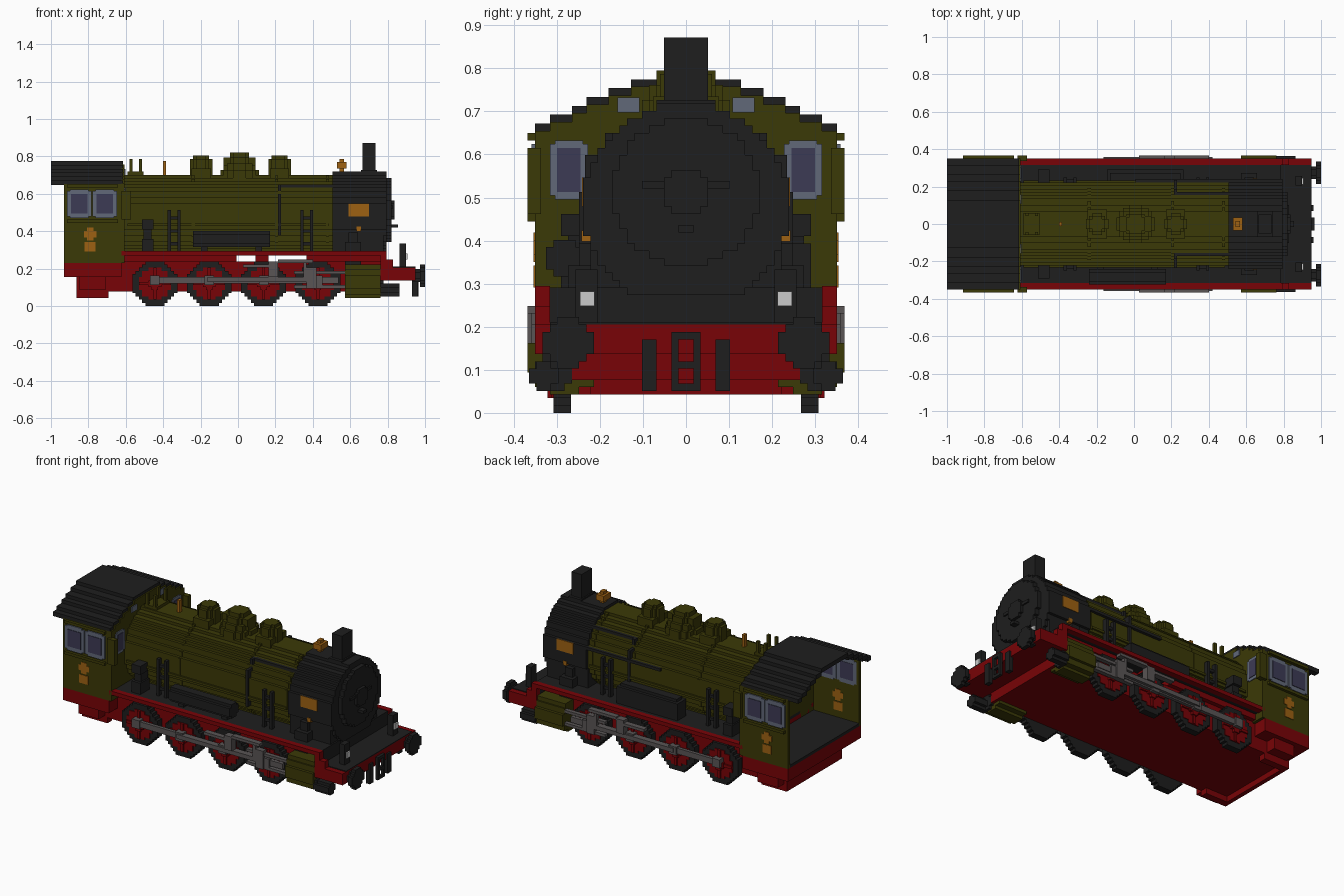
import bpy
import bmesh
import math

cube = bpy.data.objects.get("Cube")
if cube:
    bpy.data.objects.remove(cube)

# All sizes below are in block units; x is counted from the rear end.
UNIT = 2 / 117
HALF = 58.5


def material(name, red, green, blue):
    mat = bpy.data.materials.new(name)
    mat.use_nodes = True
    colour = (red, green, blue, 1)
    mat.diffuse_color = colour
    mat.node_tree.nodes["Principled BSDF"].inputs["Base Color"].default_value = colour
    return mat


olive = material("olive green", .044, .041, .002)
black = material("soft black", .013, .013, .013)
red = material("deep red", .19, .001, .002)
frame = material("blue grey frame", .12, .14, .19)
glass = material("dark violet glass", .046, .043, .09)
gold = material("brass", .34, .12, .006)
steel = material("rod grey", .1, .09, .09)
white = material("lamp white", .6, .6, .6)


def finish(name, mat, bm, mirror):
    """Turn block units into model units and make the object."""
    for v in bm.verts:
        v.co.x -= HALF
        v.co *= UNIT
    bmesh.ops.recalc_face_normals(bm, faces=bm.faces)
    mesh = bpy.data.meshes.new(name)
    bm.to_mesh(mesh)
    bm.free()
    mesh.materials.append(mat)
    obj = bpy.data.objects.new(name, mesh)
    bpy.context.collection.objects.link(obj)
    if mirror:
        mod = obj.modifiers.new("Mirror", "MIRROR")
        mod.use_axis = (False, True, False)
        mod.use_mirror_merge = False


def prism(bm, outline, axis, start, end):
    """Extrude an outline along one axis."""
    rings = []
    for along in (start, end):
        ring = []
        for p, q in outline:
            co = [p, q]
            co.insert(axis, along)
            ring.append(bm.verts.new(co))
        rings.append(ring)
        bm.faces.new(ring)
    low, high = rings
    for i in range(len(low)):
        bm.faces.new((low[i - 1], low[i], high[i], high[i - 1]))


def blocks(name, mat, boxes, mirror=False):
    """Boxes given as x0, x1, y0, y1, z0, z1."""
    bm = bmesh.new()
    for x0, x1, y0, y1, z0, z1 in boxes:
        prism(bm, [(x0, y0), (x1, y0), (x1, y1), (x0, y1)], Z, z0, z1)
    finish(name, mat, bm, mirror)


def wide(name, mat, x0, x1, y, z0, z1):
    """A box centred across the engine."""
    blocks(name, mat, [(x0, x1, -y, y, z0, z1)])


def stepped(name, mat, axis, centre, radius, start, end, mirror=False, floor=-HALF):
    """A cylinder with a blocky staircase outline."""
    odd = radius % 1
    right, left = [], []
    for row in range(round(2 * radius)):
        low = row - radius
        mid = low + .5
        half = round(math.sqrt(radius * radius - mid * mid) - odd) + odd
        if centre[1] + low < floor:
            continue
        for q in (low, low + 1):
            point = (centre[0] + half, centre[1] + q)
            if point not in right:
                right.append(point)
                left.append((centre[0] - half, centre[1] + q))
    bm = bmesh.new()
    prism(bm, right + left[::-1], axis, start, end)
    finish(name, mat, bm, mirror)


X, Y, Z = range(3)

# Frame and running boards
wide("main_frame", red, 8, 104, 15.5, 4.5, 14)
wide("rear_bar", red, 8, 9.5, 15.5, 2.5, 5)
blocks("rear_step", red, [(8, 18, 13, 15.5, 2.5, 5)], True)
wide("cab_underframe", red, 4, 22, 20.5, 9, 13.5)
wide("cab_floor", black, 4, 22, 19.5, 13.5, 14.5)
for start, end in ((22, 58), (64, 68), (80, 104)):
    wide("board_support", red, start, end, 17, 14, 16)
wide("running_board", black, 22, 104, 18.5, 16, 17)
blocks("board_edge", red, [(22, 105, 18.5, 20.5, 15.8, 17.2), (103, 105, 18.5, 20.5, 12, 16),
                           (105, 107, 18.5, 20.5, 12, 14.5)], True)
blocks("cab_step", red, [(9, 17, 15.5, 19, 5, 9)], True)

# Front beam, coupling, buffers and lamps
wide("front_beam", red, 103, 114, 20.5, 8, 12)
wide("front_deck", black, 104, 114, 18.5, 12, 12.3)
wide("front_bulkhead", black, 103, 104.5, 18.5, 12, 17)
blocks("coupling_side", black, [(114, 115, 1, 2, 3, 11)], True)
for height in (3, 6, 10):
    wide("coupling_link", black, 114, 115, 2, height, height + 1)
blocks("beam_hook", black, [(113, 114.6, 4, 6, 3, 10)], True)
stepped("buffer_stem", black, X, (16, 9.5), 2, 113, 116, True)
stepped("buffer_head", black, X, (16, 9.5), 3.5, 115.5, 117, True)
blocks("lamp_post", black, [(109, 111, 12, 15, 12, 19.5)], True)
stepped("lamp_glass", white, X, (13.4, 15.5), 1, 110.8, 111.5, True)

# Boiler, smokebox and door
stepped("boiler", olive, X, (0, 28), 13, 22, 88, floor=16)
stepped("smokebox", black, X, (0, 28), 14, 88, 105, floor=16)
wide("smokebox_saddle", black, 88, 104, 13, 12, 24)
stepped("smokebox_door", black, X, (0, 30), 10, 105, 106.5)
stepped("door_boss", black, X, (0, 30), 3, 106, 107.5)
wide("door_bar", black, 106, 107, 6, 30.5, 31.5)
wide("door_latch", black, 105, 108.5, 1, 24.5, 25.5)
for start in (44, 70, 86):
    stepped("boiler_band", olive, X, (0, 28), 13.2, start, start + 1, floor=16)

# Chimney, domes and roof fittings
blocks("chimney", black, [(97.5, 101.5, -3, 3, 40, 51)])
wide("chimney_base", black, 97, 102, 4, 40, 42.5)
for x in (47, 71.5):
    wide("small_dome_base", olive, x - 3, x + 3, 4.5, 40, 43)
    stepped("small_dome", olive, Z, (x, 0), 3.5, 40, 46)
    stepped("small_dome_cap", olive, Z, (x, 0), 2.5, 45, 47)
stepped("large_dome_base", olive, Z, (59, 0), 6, 40, 42.5)
stepped("large_dome", olive, Z, (59, 0), 5, 40, 44.5)
stepped("large_dome_top", olive, Z, (59, 0), 4, 44, 46.5)
wide("large_dome_band", olive, 54, 64, 2.5, 44, 46.5)
stepped("large_dome_cap", olive, Z, (59, 0), 3, 46, 48)
for x in (24.5, 27.5):
    blocks("safety_valve", olive, [(x, x + 1, 2.5, 3.5, 40, 46)], True)
wide("valve_base", olive, 24, 29, 3.5, 40, 42)
wide("whistle", gold, 35, 36, .7, 40, 45.3)
wide("bell", gold, 89.5, 92.5, 2, 43, 45)
wide("bell_top", gold, 90.3, 91.7, 1, 42, 46)

# Right side tank, left side box and pipe
stepped("air_tank", black, X, (-16.5, 21), 2.5, 44.5, 68.5)
blocks("tank_bracket", black, [(x, x + 2, -17, -12, 17, 20) for x in (47, 64)])
blocks("pump_box", black, [(50, 74, 12, 17, 17, 23), (51, 73, 13, 16, 23, 24)])
blocks("left_pipe", black, [(59, 88, 12, 14, 31, 32)])

# Fittings along both boiler sides
blocks("air_pump", black, [(28.5, 32, 12, 17, 17, 21), (29, 31.5, 12, 16, 21, 24),
                           (28.5, 32, 12, 17, 24, 27)], True)
for x in (36.5, 78):
    blocks("ladder_rails", black, [(x + s, x + s + 1, 13, 14.5, 17, 30) for s in (0, 3)], True)
    blocks("ladder_rungs", black, [(x, x + 4, 13, 14, z, z + 1) for z in (19, 23, 27)], True)
blocks("side_pipe", olive, [(24, 87, 12.5, 13.6, 25, 25.8)], True)
blocks("steam_pipe", black, [(72, 88, 8, 10, 37, 38), (71, 72, 9, 11, 34, 38),
                             (71, 72, 10, 13.7, 22, 35)], True)
blocks("cylinder_feed", black, [(92, 97, 12, 16, 12, 20), (93, 96, 12, 14.5, 20, 23)], True)
blocks("smokebox_plate", gold, [(93, 99.5, 13.9, 14.15, 28, 32)], True)
blocks("small_plate", gold, [(95.5, 97, 13, 14.2, 23.3, 24.8)], True)

# Wheels
for x in (32.5, 49.5, 66.5, 83.5):
    stepped("wheel_tyre", black, Y, (x, 7), 7, 15.6, 18, True)
    stepped("wheel_face", red, Y, (x, 7), 5, 17.8, 18.3, True)
    blocks("wheel_spokes", red, [(x - .5, x + .5, 18, 18.8, 2, 12),
                                 (x - 5, x + 5, 18, 18.8, 6.5, 7.5)], True)
    stepped("wheel_hub", red, Y, (x, 7), 2, 18, 19.2, True)
    stepped("crank_pin", steel, Y, (x, 8), 1.5, 18, 20.5, True)

# Rods and valve gear
blocks("coupling_rod", steel, [(33, 90, 18.8, 20, 7, 9)], True)
blocks("main_rod", steel, [(49, 82, 20, 21, 7.5, 9)], True)
blocks("crosshead", steel, [(80, 83, 19, 21, 5.5, 12), (76, 92, 19, 20.5, 10, 11),
                            (76, 92, 19, 20.5, 5.5, 6.5)], True)
blocks("valve_gear", steel, [(68, 71, 19, 21.5, 9, 14), (60, 70, 19.5, 21.5, 12, 13),
                             (71, 82, 19.5, 21.5, 13.5, 14.5), (79, 80, 19.5, 21, 9, 14)], True)

# Cylinders
stepped("cylinder", olive, X, (16.5, 7.5), 5, 92, 103, True)
blocks("valve_chest", olive, [(92, 103, 12, 20, 9, 13)], True)
stepped("cylinder_rod", black, X, (19.3, 5), 2, 103, 109, True)
stepped("cylinder_cover", black, X, (18, 5.5), 2.5, 103, 104, True)

# Cab walls and stepped roof
blocks("cab_side", olive, [(4, 22, 19.5, 20.5, 13.5, 38.2)], True)
inner = 0
for i, outer in enumerate((7.5, 10.5, 13.5, 15.5, 18.5, 20.5)):
    top = 45.3 - 1.2 * i
    blocks("cab_front", olive, [(22, 23, inner, outer, 13.5, top - 1)], True)
    blocks("cab_roof", black, [(0, 22.5, inner, outer, top - 1.5, top)], True)
    inner = outer
blocks("cab_moulding", olive, [(5, 21, 20.5, 21.5, z, z + 1) for z in (26, 37)], True)
blocks("window_hood", olive, [(22, 25, 19.7, 21.5, 27, 36)], True)

# Cab windows and badges
for x in (5, 13):
    blocks("side_window_frame", frame, [(x, x + 7.7, 19.3, 21, 28, 36),
                                        (x + 1, x + 6.7, 19.3, 21, 27.5, 36.5)], True)
    blocks("side_window_pane", glass, [(x + 1.3, x + 6.4, 19.2, 21.2, 29, 35)], True)
blocks("front_window_frame", frame, [(21.8, 23.3, 13.3, 18.5, 29.5, 36.5),
                                     (21.8, 23.3, 14, 17.8, 29, 37)], True)
blocks("front_window_pane", glass, [(21.7, 23.5, 14.3, 17.5, 30, 36)], True)
blocks("upper_window", frame, [(21.8, 23.3, 6.3, 9.3, 40.8, 42.8)], True)
stepped("round_badge", gold, Y, (12.3, 22.5), 2, 19.3, 20.7, True)
blocks("square_badge", gold, [(10.5, 14, 19.3, 20.7, 17, 20)], True)
